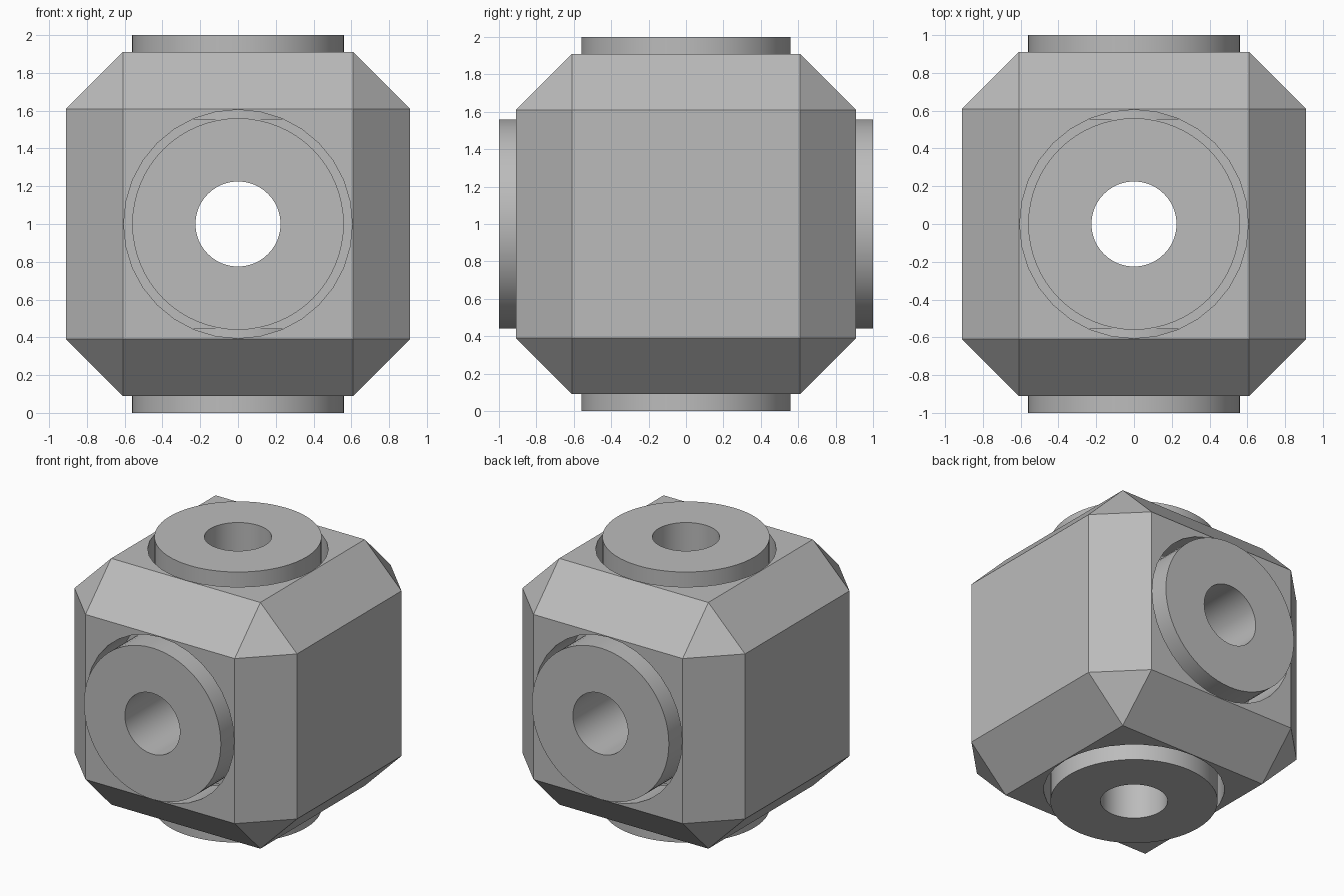
import bpy, bmesh
from math import radians
from mathutils import Matrix, Vector

CENTRE = Vector((0, 0, 1))
HALF = 0.91        # half width of the body
CHAMFER = 0.3
POCKET_R, PLUG_R, BORE_R = 0.605, 0.56, 0.225
FLOOR = 0.555      # distance of the pocket floors from the centre

cube = bpy.data.objects.get("Cube")
if cube:
    bpy.data.objects.remove(cube, do_unlink=True)

grey = bpy.data.materials.new("grey metal")
grey.use_nodes = True
colour = (0.5, 0.5, 0.5, 1)
grey.diffuse_color = colour
grey.node_tree.nodes["Principled BSDF"].inputs["Base Color"].default_value = colour


def add_object(name, bm, location=CENTRE):
    bmesh.ops.recalc_face_normals(bm, faces=bm.faces)
    mesh = bpy.data.meshes.new(name)
    bm.to_mesh(mesh)
    bm.free()
    mesh.materials.append(grey)
    obj = bpy.data.objects.new(name, mesh)
    obj.location = location
    bpy.context.collection.objects.link(obj)
    return obj


def smooth(obj):
    bpy.ops.object.select_all(action='DESELECT')
    obj.select_set(True)
    bpy.context.view_layer.objects.active = obj
    bpy.ops.object.shade_smooth_by_angle(angle=radians(25))


def cutter(name, radius, start, end, turn, sides):
    bm = bmesh.new()
    move = Matrix.Translation((0, 0, (start + end) / 2))
    bmesh.ops.create_cone(bm, cap_ends=True, segments=sides, radius1=radius,
                          radius2=radius, depth=end - start, matrix=turn @ move)
    obj = add_object(name, bm)
    obj.hide_render = True
    obj.hide_set(True)
    return obj


def tube(name, turn):
    # Rectangular section swept round the bore axis
    bm = bmesh.new()
    section = [(BORE_R, FLOOR), (PLUG_R, FLOOR), (PLUG_R, 1), (BORE_R, 1)]
    face = bm.faces.new([bm.verts.new((r, 0, z)) for r, z in section])
    edges = list(face.edges)
    bm.faces.remove(face)
    bmesh.ops.spin(bm, geom=edges, cent=(0, 0, 0), axis=(0, 0, 1),
                   angle=radians(360), steps=64, use_merge=True)
    bmesh.ops.remove_doubles(bm, verts=bm.verts, dist=1e-5)
    bmesh.ops.transform(bm, matrix=turn, verts=bm.verts)
    smooth(add_object(name, bm))


# Chamfered cube body
bm = bmesh.new()
bmesh.ops.create_cube(bm, size=2 * HALF)
bmesh.ops.bevel(bm, geom=bm.edges[:], offset=CHAMFER, offset_type='OFFSET',
                segments=1, profile=0.5, affect='EDGES')
body = add_object("body", bm)

# Four bushings, each sitting in a slightly wider round pocket
directions = {"top": 0, "front": 90, "bottom": 180, "back": 270}
cutters = []
for side, angle in directions.items():
    turn = Matrix.Rotation(radians(angle), 4, 'X')
    tube(side + "_bushing", turn)
    cutters.append(cutter(side + "_pocket_cutter", POCKET_R, FLOOR, 1.2, turn, 32))

# Two crossing bores
for name, angle in (("vertical_bore_cutter", 0), ("long_bore_cutter", 90)):
    turn = Matrix.Rotation(radians(angle), 4, 'X')
    cutters.append(cutter(name, BORE_R, -1.2, 1.2, turn, 64))

for tool in cutters:
    cut = body.modifiers.new(tool.name, 'BOOLEAN')
    cut.operation = 'DIFFERENCE'
    cut.solver = 'EXACT'
    cut.object = tool

# Bake the cuts so the edges stay crisp
bpy.context.view_layer.update()
graph = bpy.context.evaluated_depsgraph_get()
result = bpy.data.meshes.new_from_object(body.evaluated_get(graph))
body.modifiers.clear()
body.data = result
for tool in cutters:
    bpy.data.objects.remove(tool, do_unlink=True)
smooth(body)
